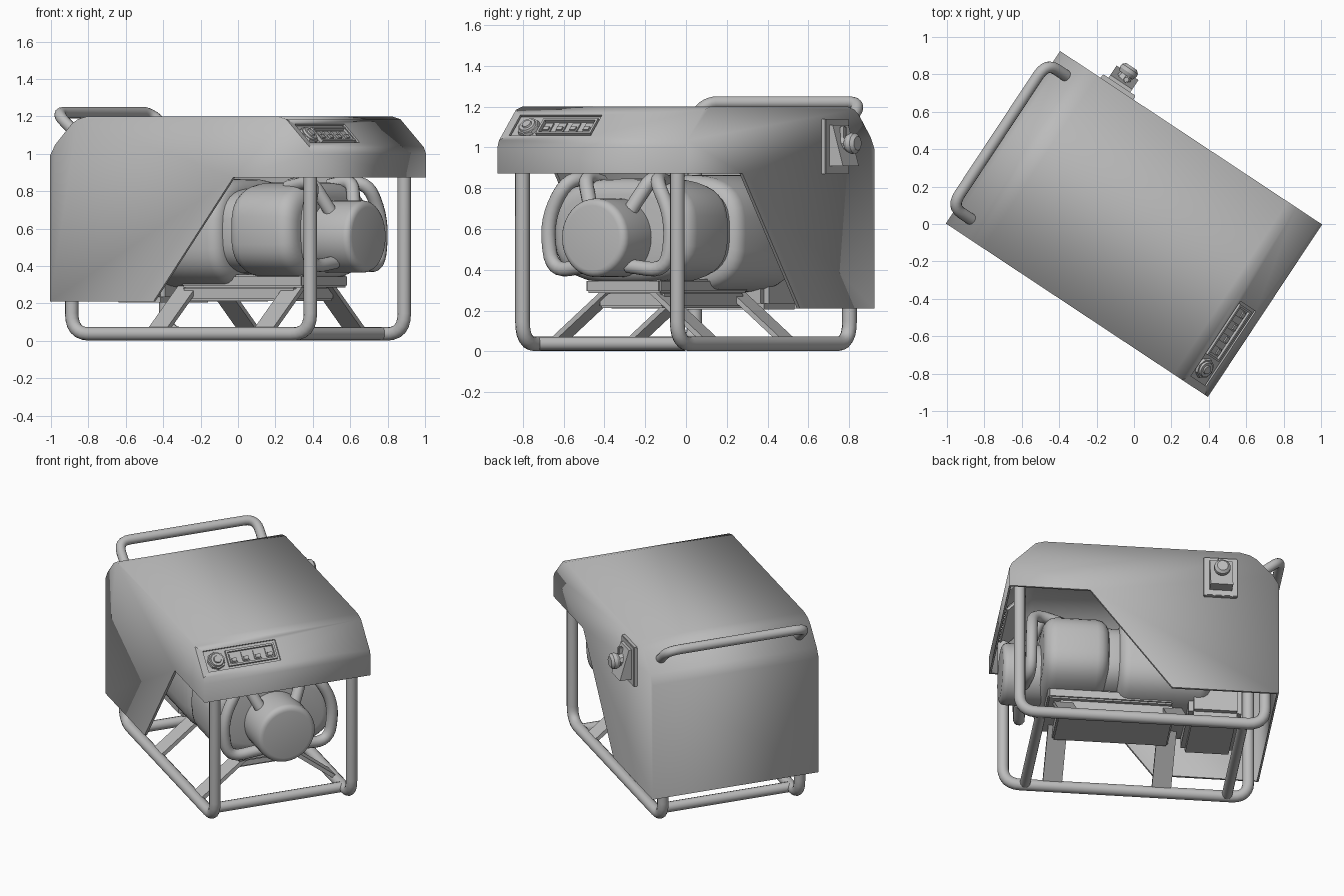
import bpy, bmesh
from math import radians, cos, sin, pi, copysign
from mathutils import Matrix, Vector

if "Cube" in bpy.data.objects:
    bpy.data.objects.remove(bpy.data.objects["Cube"])

# Parts are laid out along u (length), v (width), z, then turned on the spot
TURN = Matrix.Rotation(radians(-33.5), 4, 'Z')

grey = bpy.data.materials.new("plain_grey")
grey.use_nodes = True
grey.diffuse_color = (0.5, 0.5, 0.5, 1)
grey.node_tree.nodes["Principled BSDF"].inputs["Base Color"].default_value = (0.5, 0.5, 0.5, 1)


def select(ob):
    bpy.ops.object.select_all(action='DESELECT')
    ob.select_set(True)
    bpy.context.view_layer.objects.active = ob


def finish(ob, angle=35):
    ob.data.transform(TURN)
    ob.data.materials.clear()
    ob.data.materials.append(grey)
    select(ob)
    bpy.ops.object.shade_smooth_by_angle(angle=radians(angle))
    return ob


def from_bmesh(name, bm):
    bmesh.ops.recalc_face_normals(bm, faces=bm.faces)
    me = bpy.data.meshes.new(name)
    bm.to_mesh(me)
    bm.free()
    ob = bpy.data.objects.new(name, me)
    bpy.context.collection.objects.link(ob)
    return ob


def box(name, size, matrix, bevel=0.0):
    bm = bmesh.new()
    bmesh.ops.create_cube(bm, size=1)
    bmesh.ops.scale(bm, vec=size, verts=bm.verts)
    if bevel:
        bmesh.ops.bevel(bm, geom=bm.edges[:], offset=bevel, segments=2, affect='EDGES')
    bm.transform(matrix)
    return finish(from_bmesh(name, bm))


def disc(name, r1, r2, depth, matrix, sides=24):
    bm = bmesh.new()
    bmesh.ops.create_cone(bm, cap_ends=True, segments=sides, radius1=r1, radius2=r2, depth=depth)
    bm.transform(matrix)
    return finish(from_bmesh(name, bm))


def at(u, v, z):
    return Matrix.Translation((u, v, z))


def tube(name, points, radius, bend):
    """Round tube along a path whose corners are rounded by `bend`."""
    pts = [Vector(p) for p in points]
    path = [pts[0]]
    for a, b, c in zip(pts, pts[1:], pts[2:]):
        cut = min(bend, 0.48 * (a - b).length, 0.48 * (c - b).length)
        p, q = b + (a - b).normalized() * cut, b + (c - b).normalized() * cut
        for i in range(7):
            t = i / 6
            path.append(p * (1 - t) ** 2 + b * 2 * t * (1 - t) + q * t * t)
    path.append(pts[-1])
    cu = bpy.data.curves.new(name, 'CURVE')
    cu.dimensions = '3D'
    cu.bevel_depth, cu.bevel_resolution, cu.use_fill_caps = radius, 4, True
    sp = cu.splines.new('POLY')
    sp.points.add(len(path) - 1)
    for point, co in zip(sp.points, path):
        point.co = (*co, 1)
    ob = bpy.data.objects.new(name, cu)
    bpy.context.collection.objects.link(ob)
    select(ob)
    bpy.ops.object.convert(target='MESH')
    return finish(bpy.context.object, 60)


def drum(name, u0, u1, a, b, zc, power=2.0, edge=0.06, sides=40):
    """Rounded drum lying along u, with a superellipse section."""
    bm = bmesh.new()
    steps = [(1 - cos(t), 1 - sin(t)) for t in (0, pi / 8, pi / 4, 3 * pi / 8, pi / 2)]
    stations = [(u0 + edge * f, edge * g) for f, g in steps]
    stations += [(u1 - edge * f, edge * g) for f, g in reversed(steps)]
    rings = []
    for u, shrink in stations:
        ring = []
        for i in range(sides):
            c, s = cos(2 * pi * i / sides), sin(2 * pi * i / sides)
            v = copysign(abs(c) ** (2 / power), c) * (a - shrink)
            z = copysign(abs(s) ** (2 / power), s) * (b - shrink)
            ring.append(bm.verts.new((u, v, zc + z)))
        rings.append(ring)
    for r, q in zip(rings, rings[1:]):
        for i in range(sides):
            j = (i + 1) % sides
            bm.faces.new((r[i], r[j], q[j], q[i]))
    bm.faces.new(rings[0])
    bm.faces.new(rings[-1])
    return finish(from_bmesh(name, bm), 50)


# Hood: folded sheet with cut-away sides and an open underside
outline = [(-.84, .21), (-.84, .99), (-.805, 1.05), (-.7, 1.16), (-.66, 1.185), (-.6, 1.2),
           (.62, 1.2), (.675, 1.185), (.825, 1.035), (.84, 1.0), (.84, .873)]
bm = bmesh.new()
sides = [[bm.verts.new((u, v, z)) for u, z in outline] for v in (-.553, .553)]
for i in range(len(outline) - 1):
    bm.faces.new((sides[0][i], sides[0][i + 1], sides[1][i + 1], sides[1][i]))
for s in sides:
    notch = [bm.verts.new((u, s[0].co.y, z)) for u, z in ((.335, .873), (-.176, .21))]
    bm.faces.new(s + notch)
hood = from_bmesh("hood", bm)
solid = hood.modifiers.new("thickness", 'SOLIDIFY')
solid.thickness, solid.offset = 0.017, -1

# Control panel opening in the sloped end
slope = at(.753, -.27, 1.11) @ Matrix.Rotation(radians(45), 4, 'Y')
bm = bmesh.new()
bmesh.ops.create_cube(bm, size=1)
bmesh.ops.scale(bm, vec=(.14, .48, .12), verts=bm.verts)
bm.transform(slope)
cutter = from_bmesh("panel_cutter", bm)
cutter.hide_render = True
cut = hood.modifiers.new("opening", 'BOOLEAN')
cut.object, cut.solver = cutter, 'EXACT'
select(hood)
for mod in ("thickness", "opening"):
    bpy.ops.object.modifier_apply(modifier=mod)
bpy.data.objects.remove(cutter)

# Soft folds, with crisp rims around the sheet and the opening
finish(hood, 100)
bm = bmesh.new()
bm.from_mesh(hood.data)
for face in bm.faces:
    if face.calc_area() < .02:
        for edge in face.edges:
            edge.smooth = False
bm.to_mesh(hood.data)
bm.free()

# Panel plate, dial and socket row
box("panel_plate", (.16, .5, .015), slope @ at(0, 0, -.03))
disc("dial_base", .06, .055, .018, slope @ at(0, -.165, -.016), 8)
disc("dial_ring", .045, .04, .012, slope @ at(0, -.165, -.002))
disc("dial_knob", .026, .022, .01, slope @ at(0, -.165, .007))
for x in (-.046, .046):
    box("socket_frame_rail", (.012, .32, .02), slope @ at(x, .065, -.015))
for y in (-.09, .22):
    box("socket_frame_end", (.104, .012, .02), slope @ at(0, y, -.015))
for i in range(4):
    y = -.052 + i * .079
    box("socket", (.06, .046, .01), slope @ at(0, y, -.02))
    box("socket_switch", (.022, .032, .012), slope @ at(.014, y, -.012))

# Tube frame: a U loop on each side, joined by cross bars
for s in (-1, 1):
    tube("side_loop", [(-.765, s * .455, 1.0), (-.765, s * .455, .037),
                       (.765, s * .455, .037), (.765, s * .455, 1.04)], .036, .11)
    tube("cross_bar", [(s * .63, -.45, .038), (s * .63, .45, .038)], .033, 0)
    # Slanted engine supports
    for u in (-.22, .46):
        low, high = Vector((u, s * .45, .05)), Vector((u, s * .13, .3))
        aim = (high - low).to_track_quat('Z', 'X').to_matrix().to_4x4()
        box("engine_support", (.12, .025, (high - low).length),
            Matrix.Translation((low + high) / 2) @ aim @ Matrix.Rotation(
                0 if abs((aim @ Vector((1, 0, 0))).x) > .5 else pi / 2, 4, 'Z'))

# Carrying handle at the tail end
tube("handle", [(-.72, -.46, 1.1), (-.865, -.46, 1.22), (-.865, .46, 1.22), (-.72, .46, 1.1)], .031, .08)

# Engine and generator drums
drum("front_drum", .19, .6, .41, .257, .59, 3.0, .08)
drum("rear_drum", -.45, .13, .39, .29, .575, 3.0, .07)
drum("drum_neck", .1, .24, .34, .23, .585, 3.0, .01)
drum("end_cap", .5, .835, .193, .193, .557, 2.0, .035)
box("engine_tray", (.78, .44, .07), at(.17, 0, .32), .01)
box("engine_base", (.72, .38, .08), at(.13, 0, .253), .01)
box("tail_box", (.33, .52, .42), at(-.48, 0, .415), .03)

# Pipes around the end cap
for s in (-1, 1):
    tube("side_pipe", [(.45, s * .2, .82), (.66, s * .25, .86), (.68, s * .37, .65),
                       (.68, s * .34, .39), (.7, s * .12, .42)], .036, .13)
    tube("top_pipe", [(.46, s * .19, .83), (.6, s * .2, .86), (.69, s * .09, .64)], .036, .09)

# Side switch: backing plate, wedge housing, round knob and lever
box("switch_plate", (.21, .03, .27), at(-.475, .562, 1.005), .004)
bm = bmesh.new()
bmesh.ops.create_cube(bm, size=1)
bmesh.ops.scale(bm, vec=(.14, .09, .2), verts=bm.verts)
for vert in bm.verts:
    if vert.co.y > 0 and vert.co.z > 0:
        vert.co.y -= .06
bm.transform(at(-.475, .61, 1.01))
finish(from_bmesh("switch_housing", bm))
facing = at(-.475, -.03, 1.02) @ Matrix.Rotation(radians(-90), 4, 'X')
disc("switch_collar", .042, .036, .04, facing @ at(0, 0, .655), 8)
disc("switch_stem", .022, .022, .06, facing @ at(0, 0, .67))
disc("switch_knob_back", .042, .052, .02, facing @ at(0, 0, .68))
disc("switch_knob_middle", .052, .05, .02, facing @ at(0, 0, .7))
disc("switch_knob_front", .05, .034, .015, facing @ at(0, 0, .7175))
box("switch_lever", (.025, .03, .07), at(-.46, .62, 1.07), .006)
